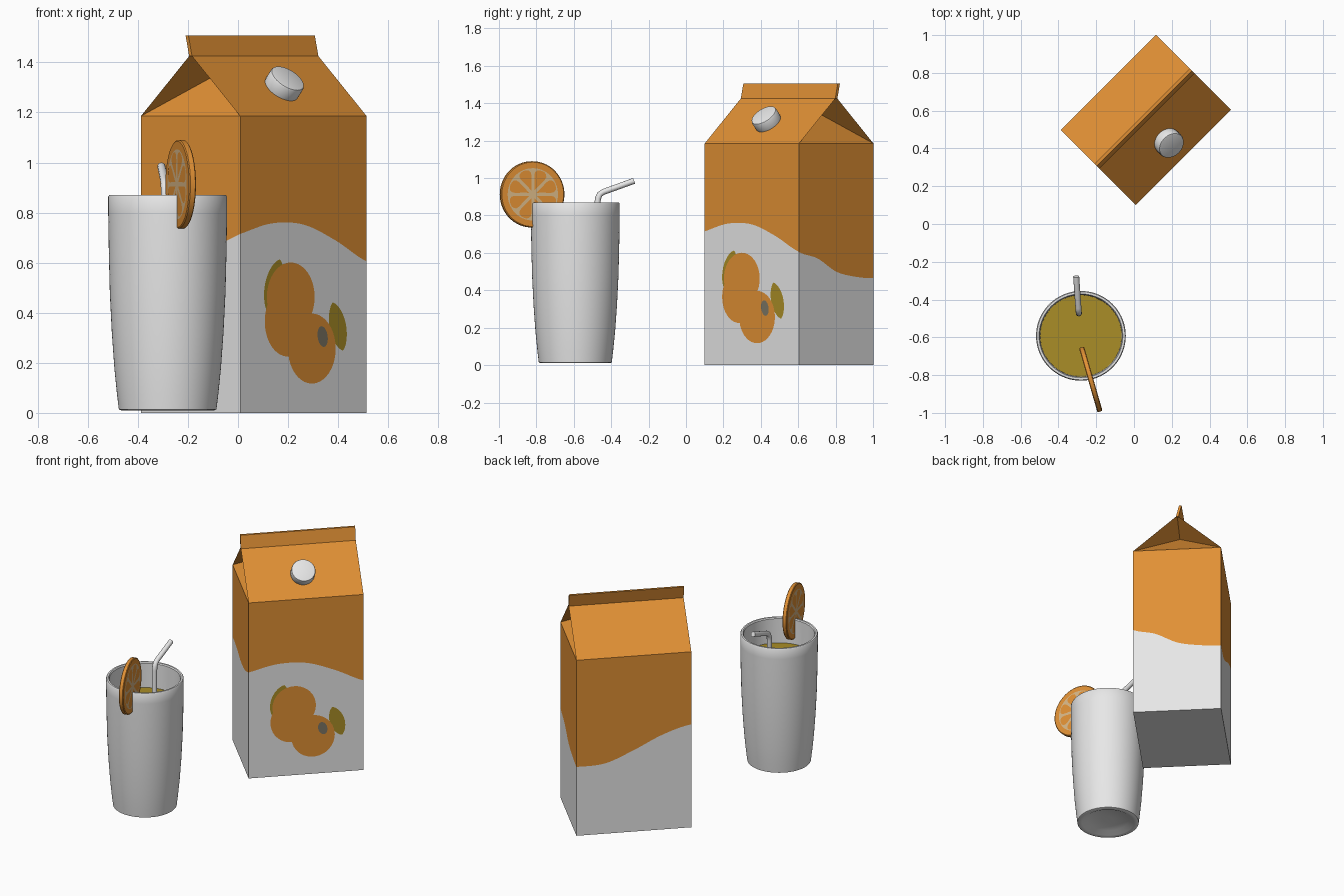
import bpy, bmesh, math
from mathutils import Vector, Matrix

if "Cube" in bpy.data.objects:
    bpy.data.objects.remove(bpy.data.objects["Cube"])

def material(name, rgb):
    m = bpy.data.materials.new(name)
    m.diffuse_color = (*rgb, 1)
    m.use_nodes = True
    m.node_tree.nodes["Principled BSDF"].inputs["Base Color"].default_value = m.diffuse_color
    return m

ORANGE = material("orange", (0.75, 0.28, 0.035))
WHITE = material("white", (0.8, 0.8, 0.8))
OLIVE = material("olive_yellow", (0.4, 0.27, 0.02))
PITH = material("pale_pith", (0.68, 0.47, 0.24))
GREY = material("warm_grey", (0.2, 0.18, 0.13))

def make(name, verts, faces, mats, matrix=None, smooth=None, indices=None, fix=True):
    me = bpy.data.meshes.new(name)
    me.from_pydata([tuple(v) for v in verts], [], faces)
    for m in mats:
        me.materials.append(m)
    if indices:
        for p, i in zip(me.polygons, indices):
            p.material_index = i
    if fix:
        bm = bmesh.new()
        bm.from_mesh(me)
        bmesh.ops.recalc_face_normals(bm, faces=bm.faces)
        bm.to_mesh(me)
        bm.free()
    ob = bpy.data.objects.new(name, me)
    bpy.context.collection.objects.link(ob)
    if matrix is not None:
        ob.matrix_world = matrix
    if smooth:
        bpy.ops.object.select_all(action='DESELECT')
        ob.select_set(True)
        bpy.context.view_layer.objects.active = ob
        bpy.ops.object.shade_smooth_by_angle(angle=math.radians(smooth))
    return ob

def lathe(name, profile, mat, matrix, n=64):
    """Revolve (radius, z) points; both ends are capped."""
    verts = [(r * math.cos(2 * math.pi * k / n), r * math.sin(2 * math.pi * k / n), z)
             for r, z in profile for k in range(n)]
    faces = [(i * n + k, i * n + (k + 1) % n, (i + 1) * n + (k + 1) % n, (i + 1) * n + k)
             for i in range(len(profile) - 1) for k in range(n)]
    faces += [tuple(range(n - 1, -1, -1)), tuple(range((len(profile) - 1) * n, len(profile) * n))]
    return make(name, verts, faces, [mat], matrix, 35)

# ---- Carton: body with wavy paint border, folded gable roof ----
HU, HV, EAVE, RIDGE = 0.357, 0.281, 1.185, 1.432
CARTON = Matrix.Translation((0.063, 0.551, 0)) @ Matrix.Rotation(math.pi / 4, 4, 'Z')
corners = [Vector((-HU, -HV)), Vector((HU, -HV)), Vector((HU, HV)), Vector((-HU, HV))]
wave = [.715, .757, .752, .69, .605, .57, .50, .473, .465, .475, .55, .64, .695, .69, .665, .67]
SUB = 8

def wave_z(i, t):
    a, b, c, d = (wave[(i + k) % 16] for k in (-1, 0, 1, 2))
    return b + .5 * t * (c - a + t * (2 * a - 5 * b + 4 * c - d + t * (3 * (b - c) + d - a)))

ring = []
for i in range(16):
    for k in range(SUB):
        p = corners[i // 4].lerp(corners[(i // 4 + 1) % 4], (i % 4 + k / SUB) / 4)
        ring.append((p.x, p.y, wave_z(i, k / SUB)))
N = len(ring)
verts = [(x, y, 0) for x, y, z in ring] + ring + [(x, y, EAVE) for x, y, z in ring]
faces, idx = [tuple(range(N))], [1]
for row, col in ((0, 1), (1, 0)):
    for k in range(N):
        j = (k + 1) % N
        faces.append((row * N + k, row * N + j, (row + 1) * N + j, (row + 1) * N + k))
        idx.append(col)
R0, R1, P0, P1 = range(3 * N, 3 * N + 4)      # ridge ends, inward fold points
verts += [(-HU, 0, RIDGE), (HU, 0, RIDGE), (-HU + .2, 0, 1.372), (HU - .2, 0, 1.372)]
Q = N // 4
side = [[2 * N + (s * Q + k) % N for k in range(Q + 1)] for s in range(4)]
roof = [tuple(side[0] + [R1, R0]), tuple(side[2] + [R0, R1]),
        tuple(side[1] + [P1]), tuple(side[3] + [P0])]
for s, r, p in ((1, R1, P1), (3, R0, P0)):
    roof += [(side[s][0], p, r), (side[s][-1], r, p)]
make("carton_body", verts, faces + roof, [ORANGE, WHITE], CARTON, None, idx + [0] * len(roof))

# Sealed fin on the ridge, leaning slightly backwards
fv = [(u, v + lean, z) for z, lean in ((1.425, 0), (1.507, .02))
      for u, v in ((-HU, -.008), (HU, -.008), (HU, .008), (-HU, .008))]
make("carton_top_fin", fv, [(0, 1, 2, 3), (4, 5, 6, 7), (0, 1, 5, 4), (1, 2, 6, 5),
                            (2, 3, 7, 6), (3, 0, 4, 7)], [ORANGE], CARTON)

# Screw cap on the front roof slope
normal = Vector((0, -(RIDGE - EAVE), HV)).normalized()
cap_at = Matrix.Translation((0, -.156, EAVE + (RIDGE - EAVE) * (1 - .156 / HV)))
cap_m = CARTON @ cap_at @ normal.to_track_quat('Z', 'Y').to_matrix().to_4x4()
lathe("carton_cap", [(.073, -.005), (.075, .008), (.075, .048), (.072, .055), (.066, .057)],
      WHITE, cap_m, 40)

# Painted fruit label: thin ellipses on the front wall (u, z, half sizes, tilt)
def label(name, u, z, ru, rz, tilt, layer, mat, leaf=False):
    a = math.radians(tilt)
    pts = []
    for k in range(40):
        t = 2 * math.pi * k / 40
        x, y = ru * math.cos(t), rz * math.sin(t)
        if leaf:
            x *= abs(math.cos(t)) ** .4
        pts.append((u - HU + x * math.cos(a) - y * math.sin(a), -HV - .001 * layer,
                    z + x * math.sin(a) + y * math.cos(a)))
    make(name, pts, [tuple(range(40))], [mat], CARTON, fix=False)

label("label_leaf_left", .19, .505, .052, .112, -17, 1, OLIVE, True)
label("label_leaf_right", .55, .345, .046, .1, 17, 1, OLIVE, True)
label("label_fruit_top", .283, .463, .135, .138, 0, 2, ORANGE)
label("label_fruit_middle", .265, .365, .13, .14, 0, 3, ORANGE)
label("label_fruit_bottom", .4, .257, .135, .14, 0, 4, ORANGE)
label("label_fruit_stem_spot", .46, .305, .028, .042, 15, 5, GREY)

# ---- Glass, juice and straw ----
GLASS = Matrix.Translation((-.281, -.592, 0))
lathe("glass", [(.04, .035), (.13, .03), (.165, .012), (.185, .01), (.195, .014), (.203, .08),
                (.213, .18), (.223, .32), (.231, .48), (.235, .64), (.2375, .8), (.2375, .863),
                (.233, .87), (.222, .87), (.217, .863), (.216, .72), (.214, .6), (.205, .35),
                (.18, .08), (.15, .06), (.03, .055)], WHITE, GLASS, 72)
lathe("juice", [(.15, .061), (.179, .081), (.204, .35), (.213, .6), (.2155, .7)], OLIVE, GLASS, 72)

cu = bpy.data.curves.new("straw", 'CURVE')
cu.dimensions = '3D'
cu.bevel_depth, cu.bevel_resolution, cu.use_fill_caps = .016, 4, True
path = [(-.292, -.473, .09), (-.292, -.473, .87), (-.2922, -.47, .893), (-.293, -.46, .914),
        (-.2945, -.442, .926), (-.306, -.278, .985)]
sp = cu.splines.new('POLY')
sp.points.add(len(path) - 1)
for pt, co in zip(sp.points, path):
    pt.co = (*co, 1)
cu.materials.append(WHITE)
straw = bpy.data.objects.new("straw", cu)
bpy.context.collection.objects.link(straw)

# ---- Citrus slice hooked on the rim ----
along = Vector((.276, -.961, 0)).normalized()
up = Vector((0, 0, 1))
axis = along.cross(up)
SLICE = Matrix((along, up, axis)).transposed().to_4x4()
SLICE.translation = (-.229, -.823, .913)
T = .014
lathe("slice_peel", [(.172, -T), (.177, -T + .004), (.177, T - .004), (.172, T)], ORANGE, SLICE, 64)

def polar(points, h):
    pts = [(r * math.cos(a), r * math.sin(a), h) for r, a in points]
    return pts if h > 0 else pts[::-1]

# Half outline of one fruit segment as (radius, share of half angle)
half = [(.022, 0), (.06, .62), (.1, .8), (.118, .74), (.129, .55), (.134, .28)]
outline = half + [(.135, 0)] + [(r, -f) for r, f in half[:0:-1]]
step = math.pi / 8
for tag, s in (("front", 1), ("back", -1)):
    ring = [(.14, 2 * math.pi * k / 64) for k in range(64)]
    make("slice_pith_" + tag, polar(ring, s * (T + .001)), [tuple(range(64))], [PITH], SLICE, fix=False)
    vs, fs = [], []
    for k in range(8):
        seg = polar([(r, (2 * k + 1) * step - f * step) for r, f in outline], s * (T + .002))
        fs.append(tuple(range(len(vs), len(vs) + len(seg)))[::-1])
        vs += seg
    make("slice_segments_" + tag, vs, fs, [ORANGE], SLICE, fix=False)
